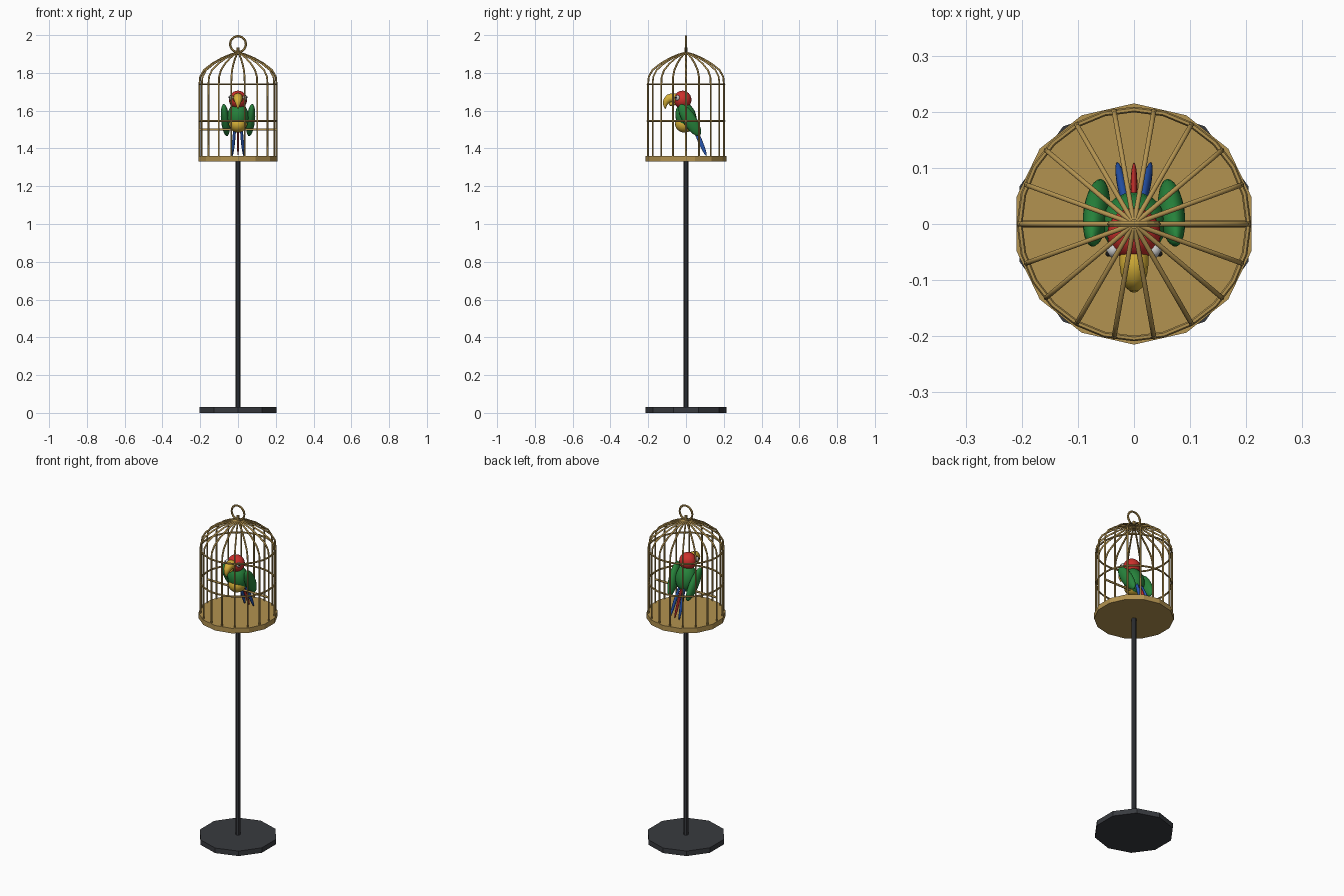
import bpy
import math
from mathutils import Vector

if "Cube" in bpy.data.objects:
    bpy.data.objects.remove(bpy.data.objects["Cube"])


def material(name, rgb):
    m = bpy.data.materials.new(name)
    m.diffuse_color = (*rgb, 1)
    m.use_nodes = True
    m.node_tree.nodes["Principled BSDF"].inputs["Base Color"].default_value = m.diffuse_color
    return m


BRASS = material("brass", (0.45, 0.29, 0.08))
IRON = material("iron", (0.04, 0.043, 0.05))
GREEN = material("green", (0.02, 0.23, 0.045))
RED = material("red", (0.60, 0.03, 0.025))
YELLOW = material("yellow", (0.68, 0.44, 0.04))
BLUE = material("blue", (0.02, 0.09, 0.42))
WHITE = material("white", (0.8, 0.8, 0.78))
BLACK = material("black", (0.01, 0.01, 0.01))


def finish(name, mat, smooth=False):
    ob = bpy.context.object
    ob.name = name
    ob.data.materials.append(mat)
    if smooth:
        bpy.ops.object.shade_smooth()
    return ob


def cylinder(name, mat, r, z0, z1, sides):
    bpy.ops.mesh.primitive_cylinder_add(vertices=sides, radius=r, depth=z1 - z0,
                                        location=(0, 0, (z0 + z1) / 2))
    return finish(name, mat)


def ellipsoid(name, mat, loc, radii, rot=(0, 0, 0)):
    bpy.ops.mesh.primitive_uv_sphere_add(segments=20, ring_count=12, radius=1, location=loc,
                                         rotation=[math.radians(a) for a in rot])
    bpy.context.object.scale = radii
    return finish(name, mat, True)


def torus(name, mat, z, major, minor, segs, rot=(0, 0, 0)):
    bpy.ops.mesh.primitive_torus_add(location=(0, 0, z), rotation=rot, major_radius=major,
                                     minor_radius=minor, major_segments=segs, minor_segments=6)
    return finish(name, mat)


def tube(name, mat, pts, depth, radii=None):
    c = bpy.data.curves.new(name, 'CURVE')
    c.dimensions = '3D'
    c.bevel_depth = depth
    c.bevel_resolution = 1
    c.use_fill_caps = True
    s = c.splines.new('POLY')
    s.points.add(len(pts) - 1)
    for i, p in enumerate(pts):
        s.points[i].co = (*p, 1)
        s.points[i].radius = radii[i] if radii else 1
    c.materials.append(mat)
    ob = bpy.data.objects.new(name, c)
    bpy.context.collection.objects.link(ob)
    return ob


# Stand
cylinder("stand_base", IRON, 0.215, 0, 0.03, 10)
cylinder("stand_pole", IRON, 0.013, 0.03, 1.335, 8)

# Cage floor, bars and hoops
cylinder("cage_floor", BRASS, 0.215, 1.33, 1.36, 14)
profile = [(0.204, 0, 1.355), (0.204, 0, 1.74), (0.200, 0, 1.78), (0.180, 0, 1.815),
           (0.135, 0, 1.85), (0.085, 0, 1.878), (0.04, 0, 1.897), (0, 0, 1.908)]
first = tube("cage_bar", BRASS, profile, 0.005)
for k in range(1, 18):
    bar = first.copy()
    bar.name = f"cage_bar_{k}"
    bar.rotation_euler.z = math.radians(20 * k)
    bpy.context.collection.objects.link(bar)
for z in (1.545, 1.74):
    torus("cage_hoop", BRASS, z, 0.204, 0.005, 24)

# Hanging ring, knob and perch
cylinder("top_knob", BRASS, 0.009, 1.895, 1.935, 8)
torus("hanging_ring", BRASS, 1.952, 0.042, 0.006, 18, (math.pi / 2, 0, 0))
tube("perch", BRASS, [(-0.204, 0, 1.5), (0.204, 0, 1.5)], 0.006)

# Bird body and head
ellipsoid("bird_body", GREEN, (0, 0, 1.565), (0.058, 0.055, 0.078), (15, 0, 0))
ellipsoid("bird_belly", YELLOW, (0, -0.008, 1.53), (0.048, 0.05, 0.046))
ellipsoid("bird_head", RED, (0, -0.018, 1.658), (0.048, 0.047, 0.048))

# Hooked beak
tube("bird_beak", YELLOW, [(0, -0.045, 1.66), (0, -0.07, 1.668), (0, -0.09, 1.664),
                           (0, -0.104, 1.65), (0, -0.111, 1.632), (0, -0.110, 1.608)],
     0.026, [1, 1, 0.9, 0.72, 0.45, 0.05])
bpy.data.curves["bird_beak"].bevel_resolution = 4
ellipsoid("bird_lower_beak", YELLOW, (0, -0.07, 1.638), (0.014, 0.022, 0.012), (15, 0, 0))

# Mirrored eyes, wings and outer tail feathers
for s in (-1, 1):
    ellipsoid("bird_eye_patch", WHITE, (0.037 * s, -0.046, 1.668), (0.012, 0.014, 0.014))
    ellipsoid("bird_pupil", BLACK, (0.046 * s, -0.053, 1.67), (0.005, 0.005, 0.005))
    ellipsoid("bird_wing", GREEN, (0.067 * s, 0.02, 1.55), (0.023, 0.036, 0.098), (32, 6 * s, 0))
    ellipsoid("bird_tail_side", BLUE, (0.022 * s, 0.07, 1.45), (0.008, 0.012, 0.098), (23, -5 * s, 0))
ellipsoid("bird_tail_middle", RED, (0, 0.07, 1.45), (0.006, 0.012, 0.095), (23, 0, 0))
